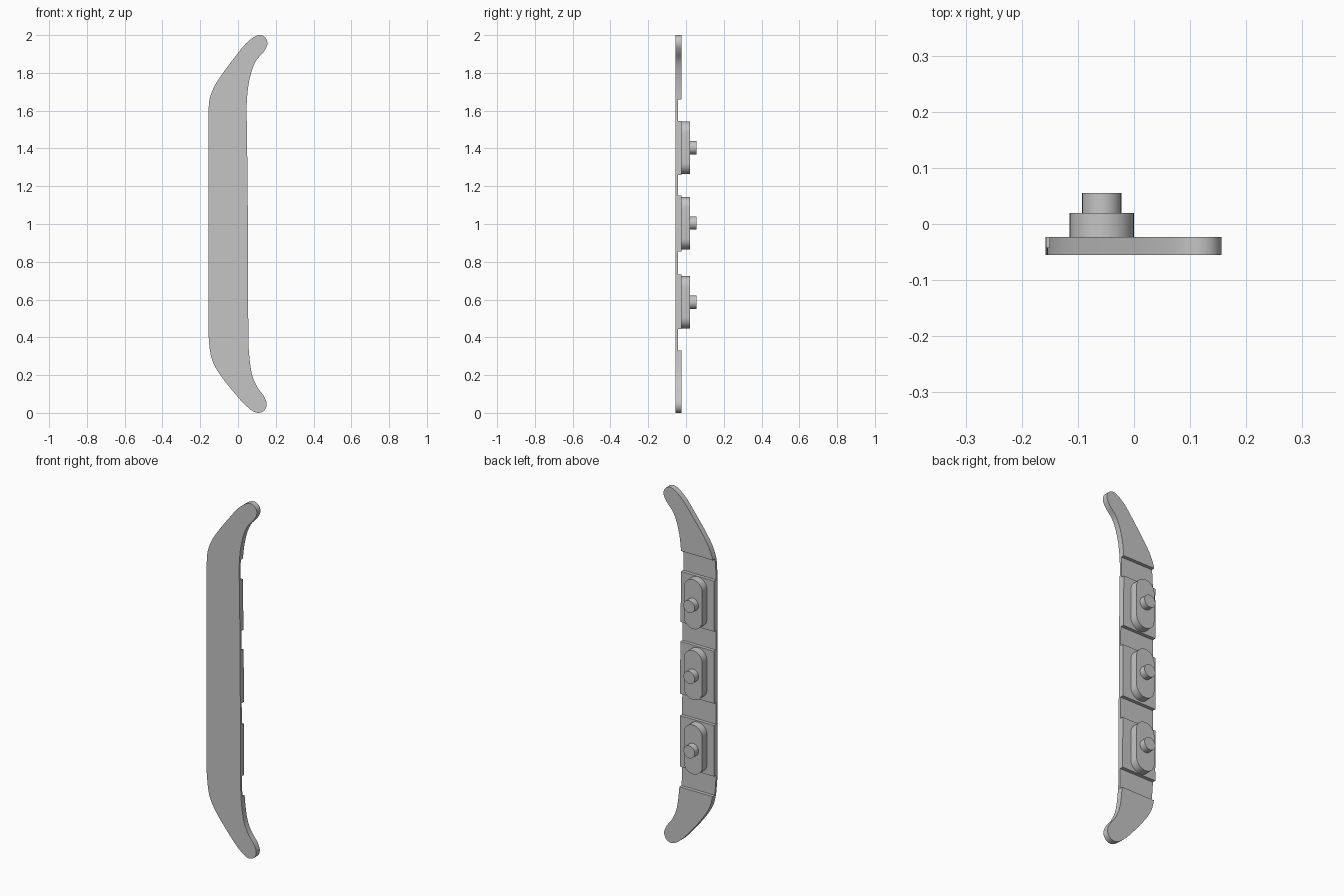
import bpy, bmesh, math
from mathutils import Vector
from mathutils.geometry import interpolate_bezier

old = bpy.data.objects.get("Cube")
if old:
    bpy.data.objects.remove(old, do_unlink=True)

grey = bpy.data.materials.new("light_grey")
grey.use_nodes = True
grey.diffuse_color = (0.56, 0.56, 0.56, 1)
grey.node_tree.nodes["Principled BSDF"].inputs["Base Color"].default_value = grey.diffuse_color

FRONT, GROOVE, BACK, PAD_TOP, PEG_TOP = -0.055, -0.042, -0.023, 0.02, 0.055


def finish(bm, name):
    """Turn a bmesh into a named, smooth-by-angle object."""
    bmesh.ops.recalc_face_normals(bm, faces=bm.faces[:])
    mesh = bpy.data.meshes.new(name)
    bm.to_mesh(mesh)
    bm.free()
    mesh.materials.append(grey)
    obj = bpy.data.objects.new(name, mesh)
    bpy.context.collection.objects.link(obj)
    bpy.ops.object.select_all(action='DESELECT')
    obj.select_set(True)
    bpy.context.view_layer.objects.active = obj
    bpy.ops.object.shade_smooth_by_angle(angle=math.radians(30))


def outline_face(bm, points, y):
    return bm.faces.new([bm.verts.new((x, y, z)) for x, z in points])


def raise_faces(bm, faces, depth):
    """Extrude faces towards the back; return the raised faces."""
    out = bmesh.ops.extrude_face_region(bm, geom=faces)["geom"]
    verts = [g for g in out if isinstance(g, bmesh.types.BMVert)]
    bmesh.ops.translate(bm, verts=verts, vec=(0, depth, 0))
    return [g for g in out if isinstance(g, bmesh.types.BMFace)]


def smooth_loop(points, steps=7):
    """Closed smooth curve through the points."""
    pts = [Vector(p) for p in points]
    n = len(pts)
    tan = [(pts[(i + 1) % n] - pts[i - 1]).normalized() for i in range(n)]
    loop = []
    for i in range(n):
        j = (i + 1) % n
        a, b = pts[i], pts[j]
        h = (b - a).length / 3
        loop += interpolate_bezier(a, a + tan[i] * h, b - tan[j] * h, b, steps)[:-1]
    return loop


def prism(name, points, y0, y1):
    bm = bmesh.new()
    raise_faces(bm, [outline_face(bm, points, y0)], y1 - y0)
    finish(bm, name)


# Curved grip plate with stepped grooves across the back
profile = [(-0.156, 0.41), (-0.157, 0.5), (-0.157, 1.5), (-0.156, 1.6), (-0.148, 1.67),
           (-0.113, 1.75), (0, 1.905), (0.05, 1.963), (0.105, 1.999), (0.142, 1.99),
           (0.156, 1.955), (0.138, 1.915), (0.093, 1.86), (0.062, 1.77), (0.048, 1.67),
           (0.046, 1.58), (0.051, 1.2), (0.055, 0.4), (0.059, 0.31), (0.075, 0.2),
           (0.103, 0.135), (0.138, 0.087), (0.152, 0.045), (0.137, 0.011), (0.1, 0.001),
           (0.055, 0.027), (0, 0.083), (-0.1, 0.21), (-0.14, 0.29)]
grooves = [(0.33, 0.445), (0.732, 0.855), (1.15, 1.26), (1.545, 1.66)]

bm = bmesh.new()
outline_face(bm, smooth_loop(profile), FRONT)
for pair in grooves:
    for z in pair:
        bmesh.ops.bisect_plane(bm, geom=bm.verts[:] + bm.edges[:] + bm.faces[:],
                               plane_co=(0, 0, z), plane_no=(0, 0, 1))
raised = raise_faces(bm, bm.faces[:], GROOVE - FRONT)
lands = [f for f in raised
         if not any(a - 0.001 < min(v.co.z for v in f.verts)
                    and max(v.co.z for v in f.verts) < b + 0.001 for a, b in grooves)]
raise_faces(bm, lands, BACK - GROOVE)
finish(bm, "grip_plate")

# Three rounded mounting pads, each with a round peg
PAD_X, PAD_R, PAD_HALF, PEG_R = -0.0575, 0.0575, 0.139, 0.035
for label, z in (("lower", 0.586), ("middle", 1.005), ("upper", 1.404)):
    stadium = []
    for k in range(34):
        side = 1 if k < 17 else -1
        a = math.pi * ((k % 17) / 16 + (0 if side > 0 else 1))
        stadium.append((PAD_X + PAD_R * math.cos(a),
                        z + side * (PAD_HALF - PAD_R) + PAD_R * math.sin(a)))
    prism(label + "_pad", stadium, BACK, PAD_TOP)
    circle = [(PAD_X + PEG_R * math.cos(math.tau * k / 32),
               z + PEG_R * math.sin(math.tau * k / 32)) for k in range(32)]
    prism(label + "_peg", circle, PAD_TOP, PEG_TOP)
